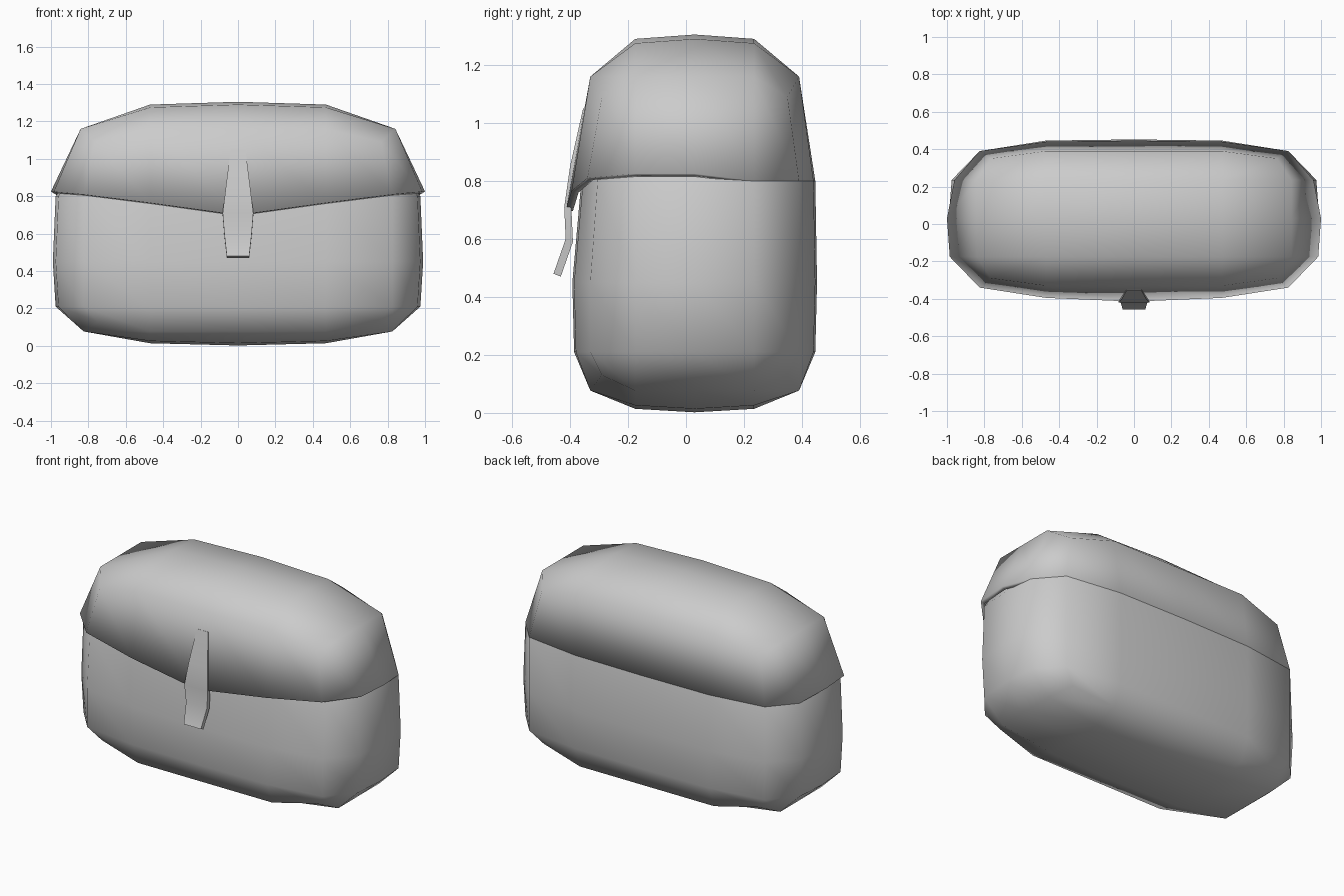
import bpy, bmesh, math

if "Cube" in bpy.data.objects:
    bpy.data.objects.remove(bpy.data.objects["Cube"])


def finish(bm, name):
    bmesh.ops.recalc_face_normals(bm, faces=bm.faces[:])
    me = bpy.data.meshes.new(name)
    bm.to_mesh(me)
    bm.free()
    ob = bpy.data.objects.new(name, me)
    bpy.context.collection.objects.link(ob)
    bpy.ops.object.select_all(action='DESELECT')
    ob.select_set(True)
    bpy.context.view_layer.objects.active = ob
    bpy.ops.object.shade_smooth_by_angle(angle=math.radians(62))
    return ob


# Cube lattice (4 steps per side) whose edges and corners are pulled in to round it
def lattice():
    bm = bmesh.new()
    bmesh.ops.create_cube(bm, size=4)
    bmesh.ops.subdivide_edges(bm, edges=bm.edges[:], cuts=3, use_grid_fill=True)
    return bm


def rounded(i, j, k):
    a, b, c = abs(i), abs(j), abs(k)
    ends = (a, b, c).count(2)
    ones = (a, b, c).count(1)
    x = (0, 0.47, (0.99 - 0.015 * ones, 0.825, 0.75)[max(ends - 1, 0)])[a]
    if b == 2:
        h = (0.422 - 0.006 * ones, 0.36, 0.32)[ends - 1]
    else:
        h = 0.205 * b
    y = 0.03 + math.copysign(h, j)
    if k == 2:
        z = (1.305 - 0.015 * ones, 1.16, 1.09)[ends - 1]
    elif k == -2:
        z = (0.002 + 0.012 * ones, 0.077, 0.13)[ends - 1]
    else:
        z = {-1: 0.21, 0: 0.45, 1: 0.80}[k]
    return [math.copysign(x, i), y, z]


# Pouch body, slightly sunk where the flap covers it
bm = lattice()
for v in bm.verts:
    i, j, k = (round(c) for c in v.co)
    p = rounded(i, j, k)
    if k == 1 and j == -2:
        p[1] += 0.025
    if k == 2:
        p = [p[0] * 0.93, 0.03 + (p[1] - 0.03) * 0.9, p[2] - 0.05]
    v.co = p
finish(bm, "pouch_body")

# Flap: the upper shell, flush at the back and flared at the sides and front
bm = lattice()
bmesh.ops.delete(bm, geom=[v for v in bm.verts if v.co.z < 0.5], context='VERTS')
for v in bm.verts:
    i, j, k = (round(c) for c in v.co)
    p = rounded(i, j, k)
    if k == 2 and abs(i) == 2:
        p[0] *= 1.02
    if k == 1:
        if j == -2:
            p[1] = (-0.415, -0.395, -0.34)[abs(i)]
            p[2] = (0.70, 0.765, 0.81)[abs(i)]
        elif abs(i) == 2 and j <= 0:
            p[0] = math.copysign(1.0 if j == 0 else 0.985, i)
            p[2] = 0.825
    v.co = p
flap = finish(bm, "flap")
shell = flap.modifiers.new("thickness", 'SOLIDIFY')
shell.thickness = 0.025
shell.offset = -1

# Closing tab running down the front of the flap: (half width, y, z)
bm = bmesh.new()
rings = []
for w, y, z in [(0.04, -0.355, 1.05), (0.065, -0.40, 0.85), (0.082, -0.42, 0.71),
                (0.073, -0.415, 0.60), (0.06, -0.457, 0.48)]:
    t = 0.025
    rings.append([bm.verts.new(c) for c in
                  [(-w, y, z), (w, y, z), (w, y + t, z - 0.01), (-w, y + t, z - 0.01)]])
for r, s in zip(rings, rings[1:]):
    for n in range(4):
        m = (n + 1) % 4
        bm.faces.new([r[n], r[m], s[m], s[n]])
bm.faces.new(rings[0])
bm.faces.new(rings[-1])
finish(bm, "closing_tab")
